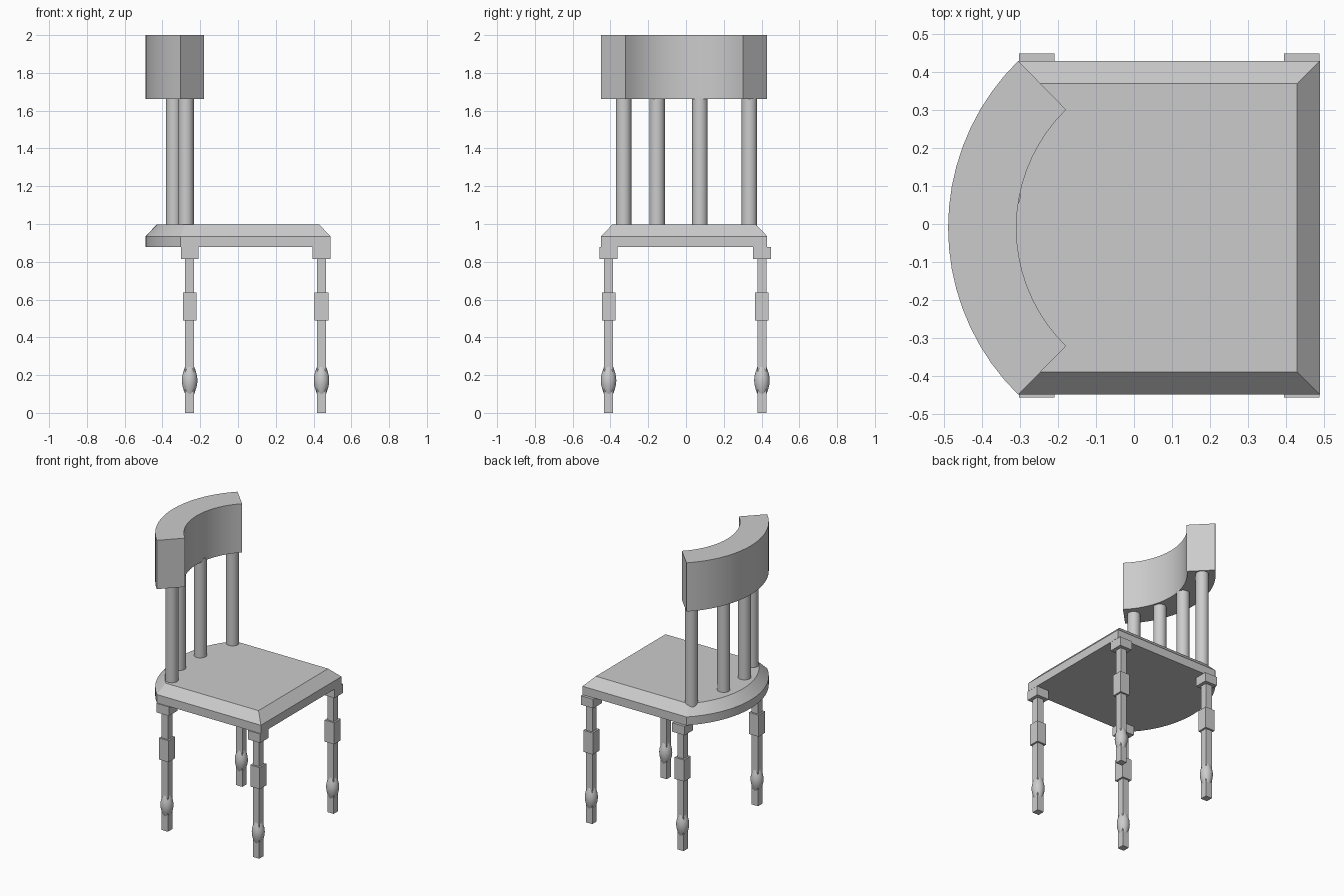
import bpy, bmesh, math

cube = bpy.data.objects.get("Cube")
if cube:
    bpy.data.objects.remove(cube, do_unlink=True)

# Single plain grey finish
grey = bpy.data.materials.new("plain_grey")
grey.use_nodes = True
colour = (0.6, 0.6, 0.6, 1)
grey.diffuse_color = colour
grey.node_tree.nodes["Principled BSDF"].inputs["Base Color"].default_value = colour

MID_Y = -0.01            # centre line of the seat
ARC_X, ARC_R = 0.126, 0.616   # centre and radius of the curved rear edge
SEGMENTS = 18


def arc(radius, half_y):
    """Points along the curved edge, from +y to -y."""
    limit = math.asin(half_y / radius)
    angles = [limit * (1 - 2 * i / SEGMENTS) for i in range(SEGMENTS + 1)]
    return [(ARC_X - radius * math.cos(a), MID_Y + radius * math.sin(a)) for a in angles]


def loft(name, loops):
    """Skin a stack of (outline, z) loops and cap both ends."""
    bm = bmesh.new()
    rings = [[bm.verts.new((x, y, z)) for x, y in pts] for pts, z in loops]
    for low, high in zip(rings, rings[1:]):
        for i in range(len(low)):
            j = (i + 1) % len(low)
            bm.faces.new((low[i], low[j], high[j], high[i]))
    bm.faces.new(rings[0][::-1])
    bm.faces.new(rings[-1])
    bmesh.ops.recalc_face_normals(bm, faces=bm.faces)
    mesh = bpy.data.meshes.new(name)
    bm.to_mesh(mesh)
    bm.free()
    mesh.materials.append(grey)
    obj = bpy.data.objects.new(name, mesh)
    bpy.context.collection.objects.link(obj)
    bpy.ops.object.select_all(action="DESELECT")
    obj.select_set(True)
    bpy.context.view_layer.objects.active = obj
    bpy.ops.object.shade_smooth_by_angle(angle=math.radians(30))
    return obj


def square(x, y, half):
    return [(x - half, y - half), (x + half, y - half), (x + half, y + half), (x - half, y + half)]


def circle(x, y, radius, sides=24):
    turn = [math.tau * i / sides for i in range(sides)]
    return [(x + radius * math.cos(a), y + radius * math.sin(a)) for a in turn]


def box(name, x, y, half, low, high):
    return loft(name, [(square(x, y, half), low), (square(x, y, half), high)])


# Seat: straight rim with a sloped upper border
def seat_outline(inset):
    half_y, front_x = 0.44 - inset, 0.49 - inset
    return arc(ARC_R - inset, half_y) + [(front_x, MID_Y - half_y), (front_x, MID_Y + half_y)]


loft("seat", [(seat_outline(0), 0.877), (seat_outline(0), 0.935), (seat_outline(0.06), 0.997)])

# Curved backrest with radial ends
inner_r = 0.436
rail = arc(ARC_R, 0.44) + arc(inner_r, 0.44 * inner_r / ARC_R)[::-1]
loft("backrest", [(rail, 1.663), (rail, 2.0)])

# Round spindles between seat and backrest
for i, (x, y) in enumerate([(-0.275, -0.33), (-0.34, -0.153), (-0.34, 0.074), (-0.277, 0.336)]):
    ring = circle(x, y, 0.041)
    loft(f"spindle_{i + 1}", [(ring, 0.98), (ring, 1.68)])

# Legs: square post, corner block, middle block and turned bulb
for end, x in (("rear", -0.256), ("front", 0.442)):
    for side, y in (("right", -0.41), ("left", 0.402)):
        tag = f"{end}_{side}"
        box(f"leg_post_{tag}", x, y, 0.024, 0, 0.85)
        box(f"leg_corner_block_{tag}", x, y, 0.047, 0.815, 0.877)
        box(f"leg_middle_block_{tag}", x, y, 0.036, 0.488, 0.637)
        bulb = []
        for k in range(13):
            t = k / 12
            radius = 0.023 + 0.018 * math.sin(math.pi * t)
            bulb.append((circle(x, y, radius), 0.097 + 0.15 * t))
        loft(f"leg_bulb_{tag}", bulb)
